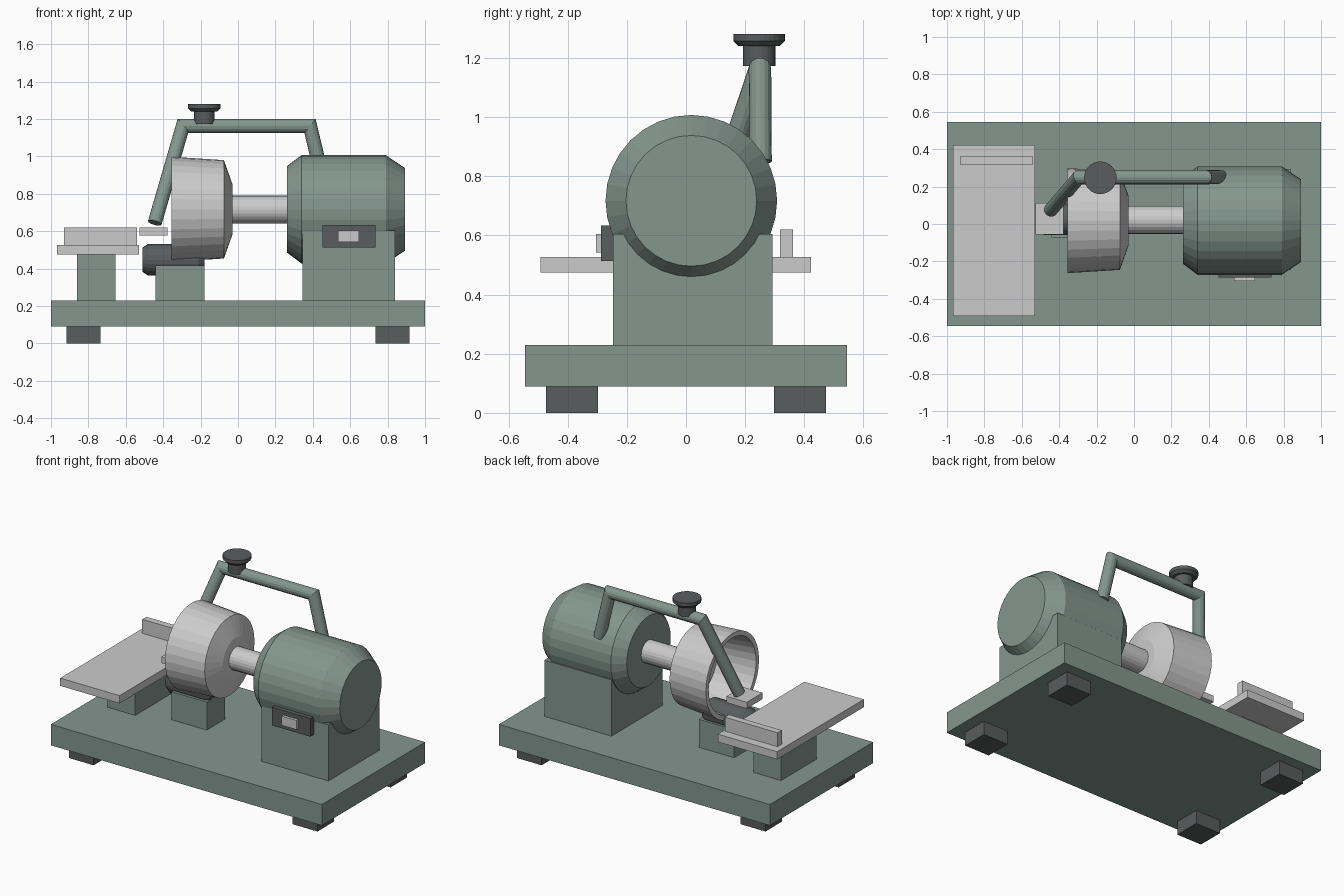
import bpy, bmesh
from math import cos, sin, pi
from mathutils import Vector

if "Cube" in bpy.data.objects:
    bpy.data.objects.remove(bpy.data.objects["Cube"])


def material(name, rgb):
    m = bpy.data.materials.new(name)
    m.diffuse_color = (*rgb, 1)
    m.use_nodes = True
    m.node_tree.nodes["Principled BSDF"].inputs["Base Color"].default_value = m.diffuse_color
    return m


GREEN = material("green_paint", (0.23, 0.31, 0.275))
DARK = material("dark_rubber", (0.10, 0.11, 0.11))


def finish(bm, name, mat):
    bmesh.ops.recalc_face_normals(bm, faces=bm.faces)
    me = bpy.data.meshes.new(name)
    bm.to_mesh(me)
    bm.free()
    if mat:
        me.materials.append(mat)
    ob = bpy.data.objects.new(name, me)
    bpy.context.collection.objects.link(ob)
    return ob


def box(name, x, y, z, mat=None):
    bm = bmesh.new()
    bmesh.ops.create_cube(bm, size=1)
    for v in bm.verts:
        v.co = [(a + b) / 2 + c * (b - a) for c, (a, b) in zip(v.co, (x, y, z))]
    return finish(bm, name, mat)


def skin(name, rings, mat=None):
    """Join consecutive rings of points and cap both ends."""
    bm = bmesh.new()
    loops = [[bm.verts.new(p) for p in ring] for ring in rings]
    n = len(loops[0])
    for a, b in zip(loops, loops[1:]):
        for i in range(n):
            j = (i + 1) % n
            bm.faces.new((a[i], a[j], b[j], b[i]))
    bm.faces.new(loops[0])
    bm.faces.new(loops[-1])
    return finish(bm, name, mat)


def lathe_x(name, profile, y, z, mat=None, n=32):
    return skin(name, [[(x, y + r * cos(2 * pi * i / n), z + r * sin(2 * pi * i / n))
                        for i in range(n)] for x, r in profile], mat)


def lathe_z(name, profile, x, y, mat=None, n=32):
    return skin(name, [[(x + r * cos(2 * pi * i / n), y + r * sin(2 * pi * i / n), z)
                        for i in range(n)] for z, r in profile], mat)


def mitred_tube(name, points, r, mat, n=16):
    pts = [Vector(p) for p in points]
    dirs = [(b - a).normalized() for a, b in zip(pts, pts[1:])]
    side = Vector((0, 1, 0))
    u = (side - dirs[0] * side.dot(dirs[0])).normalized()
    w = dirs[0].cross(u)
    ring = [pts[0] + u * r * cos(2 * pi * i / n) + w * r * sin(2 * pi * i / n) for i in range(n)]
    rings = [ring]
    for k, d in enumerate(dirs):
        nrm = (d + dirs[k + 1]).normalized() if k + 1 < len(dirs) else d
        # slide every ring point along the tube onto the mitre plane
        ring = [p + d * ((pts[k + 1] - p).dot(nrm) / d.dot(nrm)) for p in ring]
        rings.append(ring)
    return skin(name, rings, mat)


# Base plate and four feet
box("base_plate", (-1, 1), (-0.545, 0.545), (0.09, 0.23), GREEN)
for sx, xn in ((-1, "left"), (1, "right")):
    for sy, yn in ((-1, "front"), (1, "back")):
        box(f"foot_{yn}_{xn}", sorted((sx * 0.735, sx * 0.918)),
            sorted((sy * 0.298, sy * 0.473)), (0, 0.09), DARK)

# Motor on its pedestal
AY, AZ = 0.018, 0.717
box("motor_pedestal", (0.345, 0.84), (-0.247, 0.293), (0.23, 0.605), GREEN)
lathe_x("motor_housing", [(0.263, 0.232), (0.34, 0.29), (0.79, 0.29), (0.893, 0.221)],
        AY, AZ, GREEN)

# Switch on the front of the motor
box("switch_plate", (0.452, 0.735), (-0.287, -0.245), (0.513, 0.634), DARK)
box("switch_button", (0.535, 0.647), (-0.305, -0.28), (0.543, 0.604))

# Shaft and hollow bell knife
lathe_x("drive_shaft", [(-0.08, 0.075), (0.28, 0.075)], AY + 0.004, AZ - 0.002, n=24)
lathe_x("bell_knife", [(-0.09, 0.22), (-0.355, 0.25), (-0.355, 0.281), (-0.075, 0.263),
                       (-0.03, 0.135)], AY, AZ)

# Feed roller and its block
box("roller_pedestal", (-0.44, -0.18), (-0.072, 0.12), (0.23, 0.417), GREEN)
lathe_x("feed_roller", [(-0.51, 0.065), (-0.48, 0.085), (-0.21, 0.085), (-0.18, 0.065)],
        0.025, 0.447, DARK, 24)

# Work table, its post and guide fence
box("table_post", (-0.86, -0.655), (-0.148, 0.225), (0.23, 0.478), GREEN)
box("work_table", (-0.968, -0.53), (-0.492, 0.422), (0.475, 0.527))
box("guide_fence", (-0.93, -0.54), (0.318, 0.362), (0.52, 0.62))

# Overhead arm with presser foot
mitred_tube("overhead_arm", [(0.46, 0.252, 0.85), (0.385, 0.25, 1.162),
                             (-0.295, 0.25, 1.162), (-0.445, 0.075, 0.645)], 0.038, GREEN)
box("presser_foot", (-0.527, -0.378), (-0.055, 0.112), (0.578, 0.62))

# Adjusting knob
lathe_z("adjusting_knob", [(1.172, 0.055), (1.24, 0.055), (1.24, 0.07), (1.257, 0.087),
                           (1.28, 0.087)], -0.18, 0.247, DARK)
